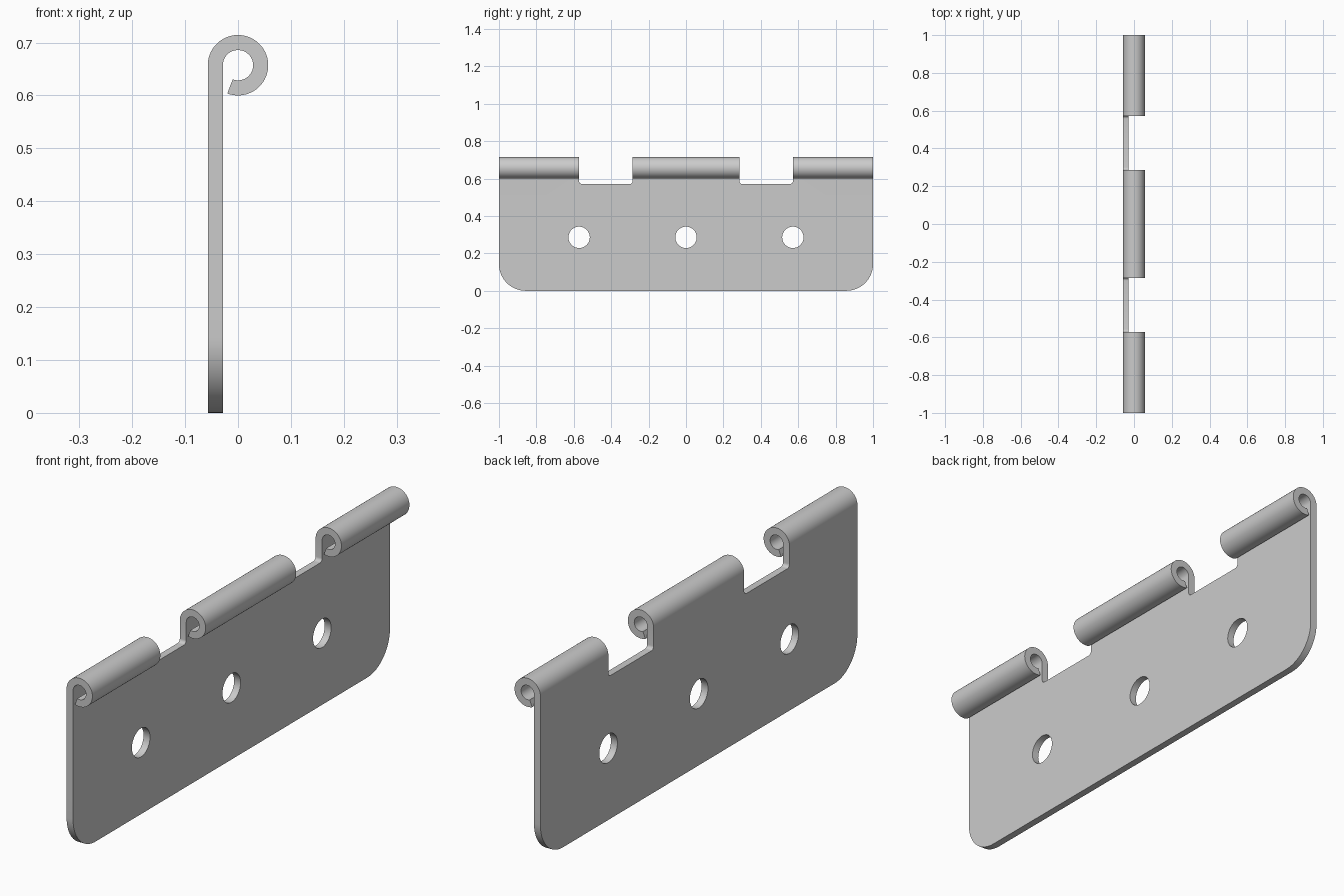
import bpy, bmesh, math
from mathutils import Vector

if "Cube" in bpy.data.objects:
    bpy.data.objects.remove(bpy.data.objects["Cube"])

R_OUT, R_IN, AXIS_Z = 0.0571, 0.0286, 0.6571   # curl radii and pin axis height
NOTCH_IN, NOTCH_OUT, NOTCH_Z = 0.2857, 0.5714, 0.5714

steel = bpy.data.materials.new("grey_steel")
steel.use_nodes = True
colour = (0.6, 0.6, 0.6, 1)
steel.diffuse_color = colour
steel.node_tree.nodes["Principled BSDF"].inputs["Base Color"].default_value = colour


def arc(cx, cy, r, a0, a1, n):
    """Points along an arc, angles in degrees."""
    angles = [math.radians(a0 + (a1 - a0) * i / n) for i in range(n + 1)]
    return [(cx + r * math.cos(a), cy + r * math.sin(a)) for a in angles]


def prism(name, outline, to_3d, depth):
    """Extrude a closed outline along a depth vector."""
    bm = bmesh.new()
    face = bm.faces.new([bm.verts.new(to_3d(p)) for p in outline])
    new = bmesh.ops.extrude_face_region(bm, geom=[face])["geom"]
    bmesh.ops.translate(bm, vec=Vector(depth),
                        verts=[v for v in new if isinstance(v, bmesh.types.BMVert)])
    bmesh.ops.recalc_face_normals(bm, faces=bm.faces)
    mesh = bpy.data.meshes.new(name)
    bm.to_mesh(mesh)
    bm.free()
    mesh.materials.append(steel)
    obj = bpy.data.objects.new(name, mesh)
    bpy.context.collection.objects.link(obj)
    return obj


def side_prism(name, outline):
    """Helper solid with a (y, z) outline, passing right through the leaf."""
    obj = prism(name, outline, lambda p: (-0.2, p[0], p[1]), (0.4, 0, 0))
    obj.hide_render = True
    return obj


# Hinge leaf: flat plate rolled into a curl at the top, full length
section = ([(-R_IN, 0), (-R_OUT, 0)]
           + arc(0, AXIS_Z, R_OUT, 180, -110.7, 56)
           + arc(0, AXIS_Z, R_IN, -110.7, 180, 56))
leaf = prism("hinge_leaf", section, lambda p: (p[0], -1, p[1]), (0, 2, 0))

# Rounded lower corners
blank = side_prism("corner_trim", [(1.1, 0.9), (-1.1, 0.9), (-1.1, 0.3), (-1, 0.3)]
                   + arc(-0.857, 0.143, 0.143, 180, 270, 20)
                   + arc(0.857, 0.143, 0.143, 270, 360, 20)
                   + [(1, 0.3), (1.1, 0.3)])
helpers = [(blank, 'INTERSECT')]

# Knuckle notches with small filleted bottom corners
for side, s in (("right", -1), ("left", 1)):
    f = 0.014
    mid, half = s * (NOTCH_IN + NOTCH_OUT) / 2, (NOTCH_OUT - NOTCH_IN) / 2
    outline = ([(mid + half, 0.9), (mid - half, 0.9)]
               + arc(mid - half + f, NOTCH_Z + f, f, 180, 270, 6)
               + arc(mid + half - f, NOTCH_Z + f, f, 270, 360, 6))
    helpers.append((side_prism("notch_cutter_" + side, outline), 'DIFFERENCE'))

# Screw holes
for i, y in enumerate((-0.5714, 0, 0.5714)):
    circle = arc(y, 0.2857, 0.0571, 0, 360, 48)[:-1]
    helpers.append((side_prism(f"screw_hole_cutter_{i + 1}", circle), 'DIFFERENCE'))

# Apply the cuts, then drop the helper solids
bpy.ops.object.select_all(action='DESELECT')
bpy.context.view_layer.objects.active = leaf
leaf.select_set(True)
for helper, operation in helpers:
    mod = leaf.modifiers.new(helper.name, 'BOOLEAN')
    mod.operation, mod.object, mod.solver = operation, helper, 'EXACT'
    bpy.ops.object.modifier_apply(modifier=mod.name)
    bpy.data.objects.remove(helper)

bpy.ops.object.shade_smooth_by_angle(angle=math.radians(30))
